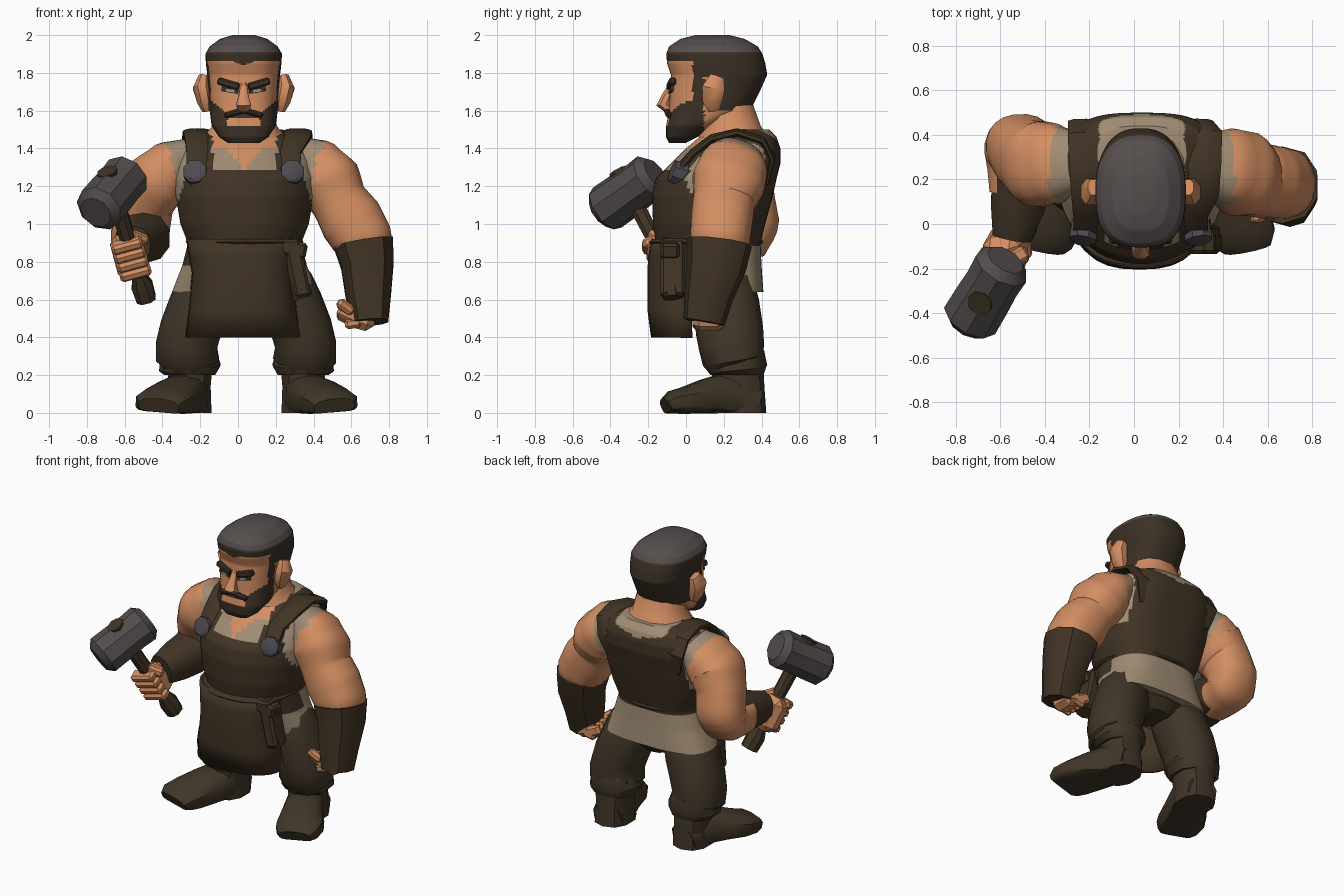
import bpy, bmesh, math
from mathutils import Vector, Euler

if "Cube" in bpy.data.objects:
    bpy.data.objects.remove(bpy.data.objects["Cube"])


def material(name, rgb):
    m = bpy.data.materials.new(name)
    m.use_nodes = True
    m.diffuse_color = (*rgb, 1)
    m.node_tree.nodes["Principled BSDF"].inputs["Base Color"].default_value = (*rgb, 1)
    return m


PALETTE = [material("skin", (.65, .27, .122)), material("dark_leather", (.052, .034, .018)),
           material("linen", (.35, .262, .172)), material("grey_metal", (.085, .073, .071)),
           material("dark_hair", (.044, .03, .019)), material("grey_hair", (.09, .076, .074)),
           material("trousers", (.052, .036, .021)), material("eye_white", (.3, .3, .25)),
           material("blue_grey_button", (.078, .07, .082))]
SKIN, LEATHER, LINEN, METAL, HAIR, GREY, CLOTH, EYE, BUTTON = range(9)


def finish(name, bm, colour, angle=40):
    bmesh.ops.recalc_face_normals(bm, faces=bm.faces)
    for f in bm.faces:
        f.material_index = colour(*f.calc_center_median()) if callable(colour) else colour
    mesh = bpy.data.meshes.new(name)
    bm.to_mesh(mesh)
    bm.free()
    for m in PALETTE:
        mesh.materials.append(m)
    ob = bpy.data.objects.new(name, mesh)
    bpy.context.collection.objects.link(ob)
    bpy.ops.object.select_all(action='DESELECT')
    ob.select_set(True)
    bpy.context.view_layer.objects.active = ob
    bpy.ops.object.shade_smooth_by_angle(angle=math.radians(angle))
    return ob


def loft(name, pts, colour, n=10, e=(2.3, 2.3), flat=False, sub=1, arc=None, angle=40):
    """Skin superellipse rings (x, y, z, width radius, depth radius) along a path."""
    rows = []
    for a, b in zip(pts, pts[1:]):
        rows += [[p + (q - p) * i / sub for p, q in zip(a, b)] for i in range(sub)]
    rows.append(list(pts[-1]))
    start, end = arc or (0, 2 * math.pi)
    count = n + 1 if arc else n
    bm = bmesh.new()
    rings = []
    for i, r in enumerate(rows):
        c = Vector(r[:3])
        u, v = Vector((1, 0, 0)), Vector((0, 1, 0))
        if not flat:
            t = (Vector(rows[min(i + 1, len(rows) - 1)][:3]) - Vector(rows[max(i - 1, 0)][:3])).normalized()
            u = (u - t * u.dot(t)).normalized()
            v = t.cross(u)
        ring = []
        for k in range(count):
            w = start + (end - start) * (k + (0 if arc else .5)) / n
            cs, sn = math.cos(w), math.sin(w)
            p = 2 / (e[0] if sn < 0 else e[1])
            ring.append(bm.verts.new(c + u * r[3] * math.copysign(abs(cs) ** p, cs)
                                     + v * r[4] * math.copysign(abs(sn) ** p, sn)))
        rings.append(ring)
    for a, b in zip(rings, rings[1:]):
        for k in range(count - 1 if arc else n):
            j = (k + 1) % count
            bm.faces.new((a[k], a[j], b[j], b[k]))
    if not arc:
        bm.faces.new(rings[0])
        bm.faces.new(rings[-1])
    return finish(name, bm, colour, angle)


def box(name, centre, size, colour, rot=(0, 0, 0), bevel=.015):
    bm = bmesh.new()
    bmesh.ops.create_cube(bm, size=1)
    for v in bm.verts:
        v.co = Vector(a * b for a, b in zip(v.co, size))
    if bevel:
        bmesh.ops.bevel(bm, geom=bm.edges[:], offset=bevel, segments=1, affect='EDGES')
    turn = Euler([math.radians(a) for a in rot]).to_matrix()
    for v in bm.verts:
        v.co = turn @ v.co + Vector(centre)
    return finish(name, bm, colour, 30)


def stack(cx, rows):
    """Rings from (height, front, back, half width)."""
    return [(cx, (f + b) / 2, z, w, (b - f) / 2) for z, f, b, w in rows]


# Torso: apron bib, straps, shirt and open collar
def torso_colour(x, y, z):
    a = abs(x - .035)
    if z < .89:
        return LINEN if y > .2 or z < .77 else LEATHER
    if y < .22:
        if z > 1.29 and a < .17:
            return SKIN if z > 1.4 or a < (z - 1.285) * .8 else LINEN
        if z > 1.29:
            return LEATHER if a < .29 else LINEN
        return LINEN if z > 1.08 and a > .3 + (1.29 - z) * .3 else LEATHER
    if z > 1.42 + a * .2 and a < .19:
        return LINEN
    return LINEN if z > 1.08 and a > .31 else LEATHER


loft("torso", stack(.035, [(.64, -.03, .41, .385), (.78, -.1, .4, .33), (.9, -.16, .395, .3),
                           (1, -.175, .42, .34), (1.15, -.18, .46, .365), (1.24, -.16, .48, .37),
                           (1.32, -.08, .5, .365), (1.4, 0, .5, .34), (1.46, .07, .48, .29),
                           (1.5, .17, .44, .2)]), torso_colour, n=84, e=(1.95, 3), flat=True, sub=7)
for s in (-1, 1):
    x = .03 + s * .245
    top = x + (.04 if s > 0 else 0)
    loft("strap_button", [(x, .02, 1.25, .065, .065), (x + s * .015, -.072, 1.28, .065, .065),
                          (x + s * .016, -.079, 1.283, .05, .05)], BUTTON, n=8, e=(2, 2))
    # Raised strap over the shoulder
    loft("shoulder_strap", [(x, -.05, 1.27, .06, .02), (x, .04, 1.38, .06, .022), (top, .14, 1.455, .07, .022),
                            (top, .27, 1.485, .08, .022), (top, .4, 1.445, .085, .022),
                            (x, .455, 1.36, .085, .018), (x - s * .03, .43, 1.22, .07, .01)],
         LEATHER, n=10, e=(2.6, 2.6))

# Apron skirt
skirt = loft("apron_skirt", stack(.025, [(.92, -.185, .33, .3), (.83, -.2, .31, .285), (.74, -.205, .28, .27),
                                         (.55, -.205, .26, .285), (.4, -.185, .25, .305)]), LEATHER,
             n=14, e=(2.5, 2.5), flat=True, arc=(math.pi, math.pi * 2))
solid = skirt.modifiers.new("thickness", 'SOLIDIFY')
solid.thickness = .02
loft("waist_seam", stack(.035, [(.895, -.19, .405, .305), (.905, -.2, .41, .315), (.92, -.18, .405, .305)]),
     LEATHER, n=24, flat=True)

# Hips, legs and boots
loft("hips", stack(.04, [(.56, .1, .32, .1), (.63, .04, .37, .24), (.8, .0, .36, .24)]), CLOTH, n=14, flat=True)
for s, side in ((1, "left"), (-1, "right")):
    def place(rows):
        return [(.045 + s * r[0], *r[1:]) for r in rows]
    loft(side + "_leg", place([(.17, .2, .8, .1, .11), (.2, .2, .69, .155, .16), (.245, .215, .57, .165, .175),
                               (.295, .23, .44, .165, .18), (.315, .24, .36, .165, .175), (.31, .25, .28, .17, .165),
                               (.31, .26, .25, .14, .14)]), CLOTH, n=11)
    loft(side + "_boot_cuff", place([(.31, .26, .31, .155, .155), (.3, .27, .24, .17, .16),
                                     (.3, .27, .2, .14, .14)]), CLOTH, n=10)
    loft(side + "_boot_shaft", place([(.3, .27, .25, .125, .14), (.3, .28, .14, .115, .135),
                                      (.3, .28, 0, .12, .145)]), CLOTH, n=10, flat=True)
    loft(side + "_boot_foot", place([(.29, .38, .07, .1, .07), (.32, .22, .11, .12, .11), (.38, .1, .09, .135, .09),
                                     (.43, .0, .07, .15, .07), (.455, -.07, .06, .14, .06),
                                     (.465, -.11, .04, .11, .04)]), CLOTH, n=12, e=(6, 2.2))


# Left arm, hanging down, with the shirt armhole at the shoulder
def arm_colour(x, y, z):
    return LINEN if abs(x - .035) < .37 + (z - 1.3) * .35 and z > 1.12 else SKIN


loft("left_arm", [(.32, .28, 1.38, .08, .13), (.42, .255, 1.31, .14, .18), (.485, .225, 1.22, .17, .195),
                  (.535, .2, 1.12, .15, .165), (.6, .19, 1.02, .17, .165), (.66, .18, .92, .16, .16),
                  (.68, .17, .84, .13, .14)], arm_colour, n=20, sub=5)
loft("left_bracer", [(.665, .175, .9, .165, .175), (.685, .16, .78, .145, .16), (.69, .12, .62, .125, .13),
                     (.7, .095, .48, .1, .11)], LEATHER, n=10)
box("left_palm", (.66, .12, .515), (.14, .17, .15), SKIN, (0, 15, 0), .035)
for i in range(4):
    box("left_finger", (.585, .055 + i * .043, .525 - i * .007), (.12, .042, .07), SKIN, (0, 25, 0))
    box("left_fingertip", (.61, .055 + i * .043, .475), (.09, .042, .055), SKIN, (0, -10, 0))
box("left_thumb", (.57, .035, .56), (.1, .05, .055), SKIN, (0, 35, 20))

# Right arm, bent forward
loft("right_arm", [(-.25, .28, 1.38, .08, .13), (-.35, .27, 1.31, .14, .18), (-.43, .27, 1.23, .165, .195),
                   (-.49, .31, 1.12, .15, .165), (-.51, .35, 1.01, .155, .145), (-.52, .33, .93, .155, .13),
                   (-.525, .24, .915, .135, .125), (-.53, .14, .91, .12, .12)], arm_colour, n=20, sub=5)
loft("right_bracer", [(-.5, .2, .93, .145, .135), (-.525, .07, .91, .125, .125), (-.55, -.06, .89, .09, .1)],
     LEATHER, n=10)

# Hammer in the right hand
low, high = Vector((-.485, .0, .6)), Vector((-.66, -.3, 1.17))
shaft = (high - low).normalized()
axis = Vector((.2, .33, .24))
axis = (axis - shaft * axis.dot(shaft)).normalized()
end = high + shaft * .129
loft("hammer_handle", [(*low, .055, .055), (*(low + shaft * .09), .06, .06), (*(low + shaft * .14), .042, .042),
                       (*high, .045, .045), (*end, .055, .055)], LEATHER, n=8)
loft("hammer_head", [(*(high + axis * d), r, r) for d, r in
                     ((-.21, .09), (-.17, .132), (-.05, .13), (.06, .125), (.15, .13), (.19, .09))],
     METAL, n=9, e=(2, 2), angle=30)
box("right_palm", (-.575, -.095, .835), (.17, .15, .23), SKIN, (25, -15, 0), .04)
for i in range(4):
    grip = low + shaft * (.17 + i * .056)
    box("right_finger", (grip.x - .015, grip.y - .04, grip.z), (.17, .08, .055), SKIN, (28, -15, 0))
box("right_thumb", (-.53, -.15, .93), (.11, .07, .055), SKIN, (0, 20, 30))

# Small hammer hung on the hip
loft("belt_tool_handle", [(.275, -.1, .9, .035, .035), (.3, -.09, .78, .045, .04), (.345, -.075, .61, .055, .05)],
     LEATHER, n=8)
box("belt_tool_head", (.285, -.085, .87), (.16, .1, .085), LEATHER, (0, 12, 0))
box("belt_loop", (.315, -.07, .765), (.085, .13, .31), LEATHER, (0, -12, 0))


# Head: face, beard and hair
def head_colour(x, y, z):
    a = abs(x - .03)
    if z > 1.91:
        return GREY
    if z > 1.845 + .25 * min(a, .07):
        return HAIR
    if y > .15:
        return HAIR if z > 1.6 else SKIN
    if y > .095:
        return SKIN if z < 1.78 else HAIR
    if y > .035:
        return HAIR
    if a < .085 and 1.518 < z < 1.56:
        return SKIN
    return HAIR if z < 1.595 + max(0, a - .1) * .8 else SKIN


loft("head", stack(.03, [(1.43, -.09, .0, .085), (1.46, -.105, .06, .13), (1.52, -.105, .16, .17),
                         (1.6, -.09, .34, .18), (1.7, -.085, .39, .185), (1.79, -.08, .43, .193),
                         (1.85, -.1, .42, .2), (1.9, -.105, .405, .203), (1.94, -.09, .38, .18),
                         (1.98, -.03, .31, .125), (2, .05, .23, .06)]), head_colour,
     n=96, e=(2.7, 2.4), flat=True, sub=8)
loft("neck", stack(.035, [(1.38, .04, .47, .29), (1.45, .06, .45, .235), (1.52, .08, .4, .175),
                          (1.63, .08, .36, .155)]), SKIN, n=12, flat=True)
loft("nose", [(.03, -.07, 1.74, .018, .02), (.03, -.1, 1.68, .026, .028), (.03, -.122, 1.632, .042, .038),
              (.03, -.09, 1.605, .034, .025)], SKIN, n=8)
for s in (-1, 1):
    x = .03
    box("eyebrow", (x + s * .08, -.078, 1.742), (.12, .035, .038), HAIR, (0, -s * 16, s * 8), .008)
    box("eye_shadow", (x + s * .072, -.08, 1.712), (.09, .014, .032), HAIR, (0, -s * 10, s * 8), 0)
    box("eye", (x + s * .07, -.085, 1.706), (.045, .01, .014), EYE, (0, -s * 6, s * 8), 0)
    box("moustache", (x + s * .05, -.094, 1.588), (.11, .035, .03), HAIR, (0, s * 14, s * 6), .01)
    loft("ear", [(x + s * .195, .15, 1.6, .025, .03), (x + s * .205, .14, 1.65, .045, .055),
                 (x + s * .222, .145, 1.72, .05, .065), (x + s * .21, .165, 1.78, .03, .04)], SKIN, n=8)
